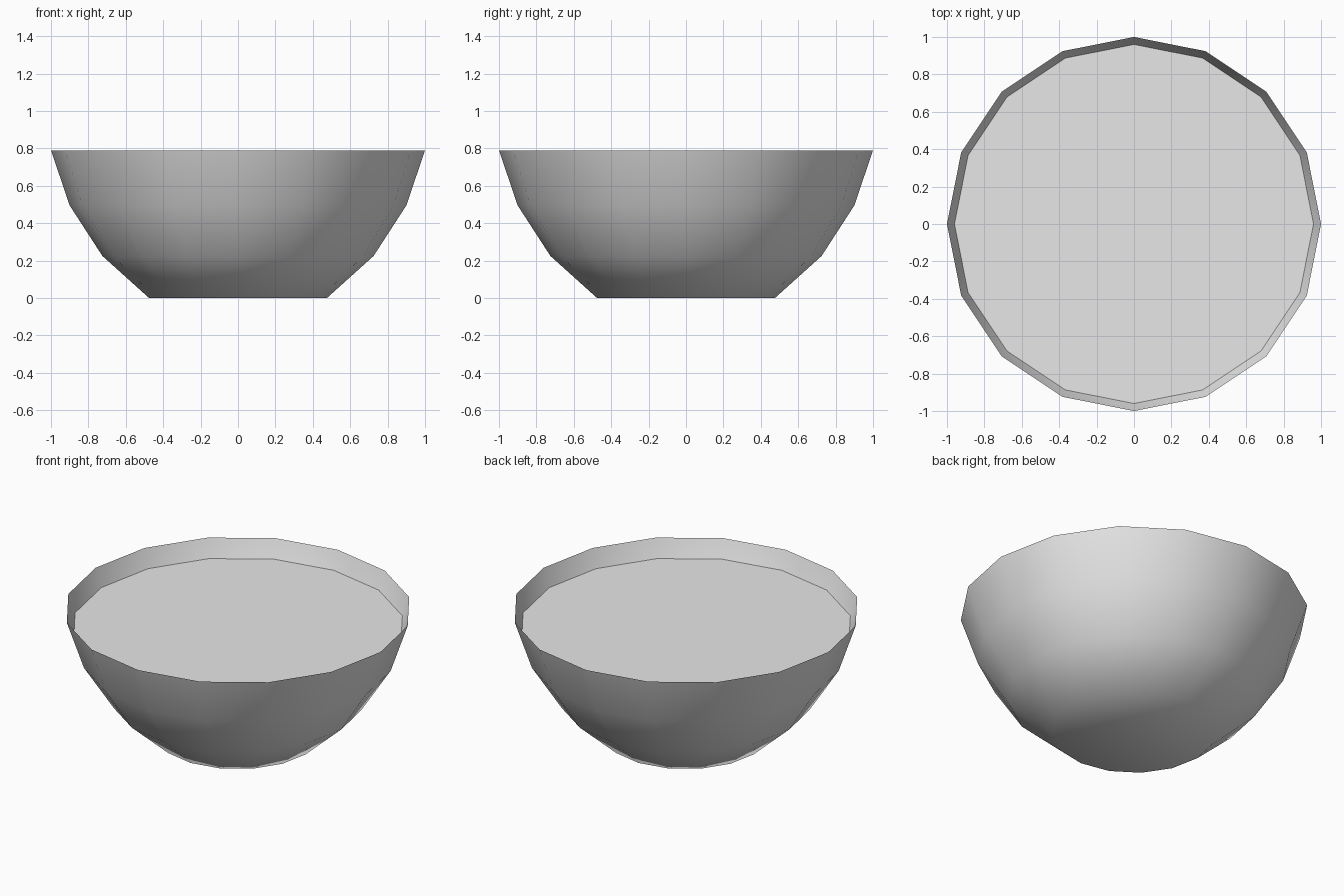
import bpy
import bmesh
from math import cos, sin, tau

cube = bpy.data.objects.get("Cube")
if cube:
    bpy.data.objects.remove(cube)

SIDES = 16


def make_material(name, colour):
    mat = bpy.data.materials.new(name)
    mat.use_nodes = True
    mat.diffuse_color = colour
    mat.node_tree.nodes["Principled BSDF"].inputs["Base Color"].default_value = colour
    return mat


def add_ring(bm, radius, z):
    return [bm.verts.new((radius * cos(tau * i / SIDES), radius * sin(tau * i / SIDES), z))
            for i in range(SIDES)]


def make_object(name, bm, mat, smooth):
    mesh = bpy.data.meshes.new(name)
    bm.to_mesh(mesh)
    bm.free()
    mesh.materials.append(mat)
    for poly in mesh.polygons:
        poly.use_smooth = smooth
    obj = bpy.data.objects.new(name, mesh)
    bpy.context.collection.objects.link(obj)
    return obj


grey = make_material("plain grey", (0.8, 0.8, 0.8, 1))

# Bowl: thin open shell with a flat base
profile = [(0.475, 0), (0.725, 0.225), (0.90, 0.495), (1.0, 0.79)]
bm = bmesh.new()
rings = [add_ring(bm, r, z) for r, z in profile]
for low, high in zip(rings, rings[1:]):
    for i in range(SIDES):
        j = (i + 1) % SIDES
        bm.faces.new((low[i], low[j], high[j], high[i]))
bm.faces.new(rings[0][::-1])
make_object("bowl", bm, grey, True)

# Contents: flat surface just below the rim
bm = bmesh.new()
bm.faces.new(add_ring(bm, 0.96, 0.675))
make_object("liquid_surface", bm, grey, False)
